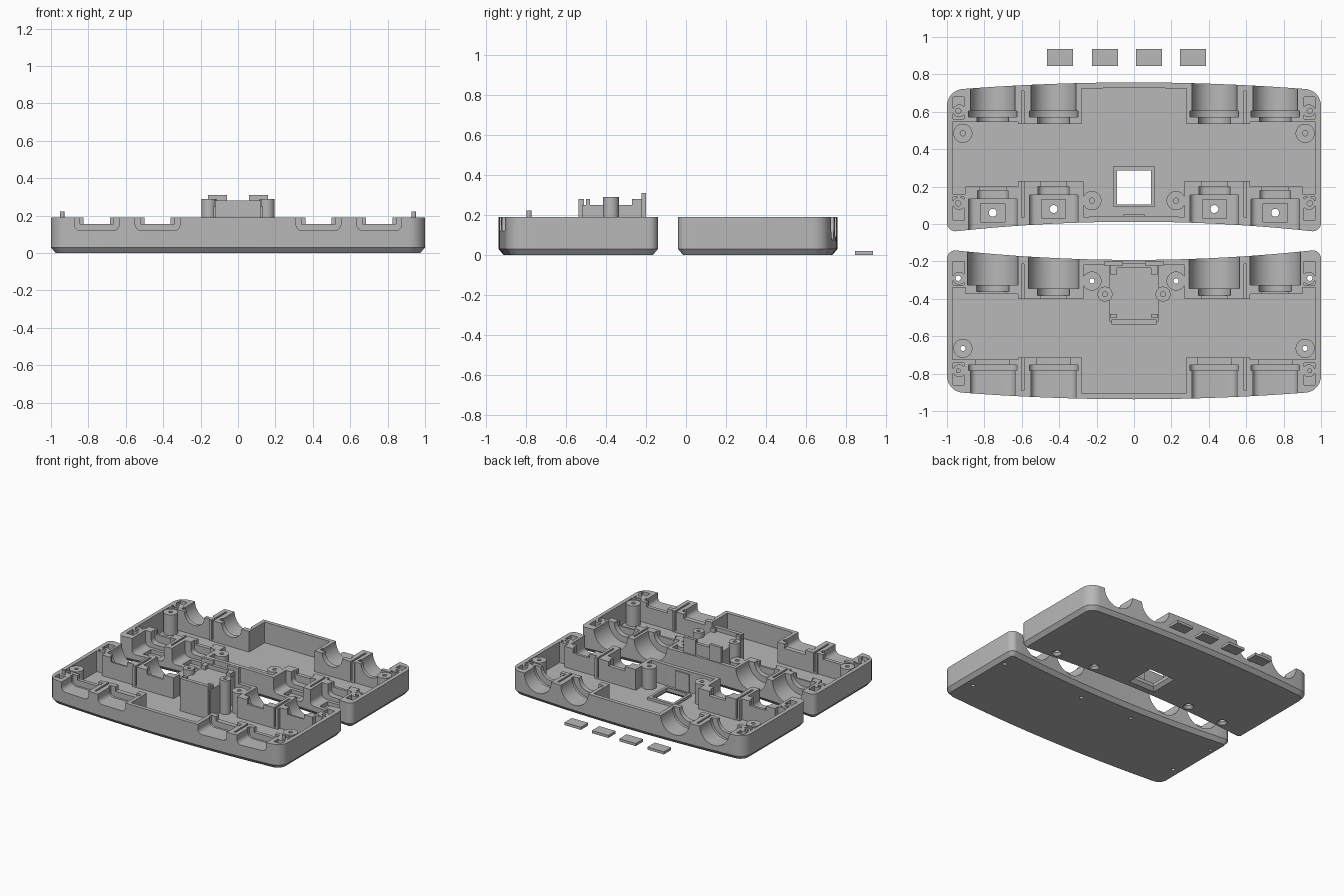
import bpy, bmesh
from math import sin, cos, pi, radians
from mathutils import Matrix

if "Cube" in bpy.data.objects:
    bpy.data.objects.remove(bpy.data.objects["Cube"])

grey = bpy.data.materials.new("plain_grey")
grey.use_nodes = True
grey.diffuse_color = (0.48, 0.48, 0.48, 1)
grey.node_tree.nodes["Principled BSDF"].inputs["Base Color"].default_value = (0.48, 0.48, 0.48, 1)

TOP, FLOOR, HIGH = 0.19, 0.03, 0.4
SIDES = (-1, 1)
BAYS = ((0.755, 0.0), (0.43, 0.02))   # bay centre and inward shift


def loft(name, loops):
    """Closed solid through a stack of equal-length point loops."""
    bm = bmesh.new()
    rings = [[bm.verts.new(p) for p in loop] for loop in loops]
    n = len(rings[0])
    for a, b in zip(rings, rings[1:]):
        for i in range(n):
            j = (i + 1) % n
            bm.faces.new((a[i], a[j], b[j], b[i]))
    bm.faces.new(rings[0])
    bm.faces.new(rings[-1])
    bmesh.ops.recalc_face_normals(bm, faces=bm.faces)
    me = bpy.data.meshes.new(name)
    bm.to_mesh(me)
    bm.free()
    me.materials.append(grey)
    ob = bpy.data.objects.new(name, me)
    bpy.context.scene.collection.objects.link(ob)
    return ob


def box(x0, x1, y0, y1, z0, z1, name="tool"):
    return loft(name, [[(x0, y0, z), (x1, y0, z), (x1, y1, z), (x0, y1, z)] for z in (z0, z1)])


def sbox(s, x0, x1, *rest):
    """Box placed on the side given by the sign s."""
    a, b = sorted((s * x0, s * x1))
    return box(a, b, *rest)


def post(x, y, r, z0, z1, r2=None, name="tool", n=32):
    return loft(name, [[(x + q * cos(2 * pi * i / n), y + q * sin(2 * pi * i / n), z) for i in range(n)]
                       for z, q in ((z0, r), (z1, r2 or r))])


def barrel(x, r, y0, y1, n=48):
    """Cylinder lying along y on the split plane."""
    return loft("tool", [[(x + r * cos(2 * pi * i / n), y, TOP + r * sin(2 * pi * i / n))
                          for i in range(n)] for y in (y0, y1)])


def channel(x, w, z0, y0, y1, r=0.035):
    """Flat-bottomed trough along y with rounded lower corners."""
    pts = [(x + w, HIGH), (x - w, HIGH)]
    for c, start in ((x - w + r, pi), (x + w - r, 1.5 * pi)):
        pts += [(c + r * cos(start + k * pi / 12), z0 + r + r * sin(start + k * pi / 12)) for k in range(7)]
    return loft("tool", [[(px, y, pz) for px, pz in pts] for y in (y0, y1)])


def boolean(target, tool, op="DIFFERENCE"):
    mod = target.modifiers.new("bool", "BOOLEAN")
    mod.operation, mod.solver, mod.object = op, "EXACT", tool
    bpy.context.view_layer.objects.active = target
    bpy.ops.object.modifier_apply(modifier=mod.name)
    bpy.data.objects.remove(tool)


def outline(d, z):
    """Tray outline inset by d: bowed front and back, rounded corners."""
    back = lambda x: 0.757 - 0.042 * x * x - d
    front = lambda x: 0.012 - 0.056 * x * x + d
    half = []
    rf, rb = max(0.045 - d, 0.012), 0.09 - d
    xf, xb = 1 - d - rf, 1 - d - rb
    half += [(xf * k / 12, front(xf * k / 12)) for k in range(12)]
    half += [(xf + rf * sin(t * pi / 16), front(xf) + rf - rf * cos(t * pi / 16)) for t in range(9)]
    half += [(xb + rb * cos(t * pi / 16), back(xb) - rb + rb * sin(t * pi / 16)) for t in range(9)]
    half += [(xb * k / 12, back(xb * k / 12)) for k in range(11, -1, -1)]
    loop = half + [(-x, y) for x, y in half[-2:0:-1]]
    return [(x, y, z) for x, y in loop]


def make_tray(name, is_back):
    tray = loft(name, [outline(0.025, 0), outline(0, FLOOR), outline(0, TOP)])
    cavity = loft("cavity", [outline(0.03, FLOOR), outline(0.03, HIGH)])
    lo, hi = 0.01, 0.5

    # solid bay blocks, corner blocks and screw posts left standing in the cavity
    for s in SIDES:
        for block in (sbox(s, 0.61, 1.1, 0.545, 0.9, lo, hi),
                      sbox(s, 0.28, 0.62, 0.535, 0.9, lo, hi),
                      sbox(s, 0.61, 0.9, -0.2, 0.2 if is_back else 0.195, lo, hi),
                      sbox(s, 0.27, 0.62, -0.2, 0.23 if is_back else 0.22, lo, hi),
                      sbox(s, 0.89, 1.1, -0.2, 0.16, lo, hi),
                      post(s * 0.915, 0.485, 0.051, lo, hi),
                      post(s * 0.225, 0.125, 0.051, lo, hi)):
            boolean(cavity, block)
    boolean(cavity, box(-0.06, 0.06, -0.1, 0.05, lo, 0.17))
    if is_back:
        boolean(cavity, box(-0.11, 0.11, 0.09, 0.31, lo, 0.05))
    boolean(tray, cavity)

    cuts = []
    for s in SIDES:
        for bx, shift in BAYS:
            x = s * bx
            # rear sockets with collar groove and narrow neck
            if is_back:
                cuts += [barrel(x, 0.12, 0.585, 0.95), barrel(x, 0.13, 0.573, 0.603),
                         barrel(x, 0.085, 0.48, 0.59)]
            else:
                cuts += [channel(x, 0.12, 0.12, 0.585, 0.95), channel(x, 0.13, 0.11, 0.573, 0.603),
                         box(x - 0.09, x + 0.09, 0.48, 0.59, 0.155, HIGH)]
            # inner-edge sockets
            if is_back:
                cuts += [channel(x, 0.13, 0.07, -0.2, 0.135 + shift),
                         channel(x, 0.082, 0.1, 0.1, 0.18 + shift),
                         box(x - 0.065, x + 0.065, 0.012 + shift, 0.11 + shift, 0.04, HIGH),
                         post(x, 0.06 + shift, 0.021, -0.1, 0.3),
                         post(x, 0.06 + shift, 0.045, -0.01, 0.02, 0.02)]
            else:
                cuts += [barrel(x, 0.135, -0.2, 0.145 + shift),
                         barrel(x, 0.086, 0.1, 0.182 + shift)]
            cuts.append(box(x - 0.07, x + 0.07, 0.1, 0.27, 0.155, HIGH))
        # thin slots between neighbouring bays
        cuts += [sbox(s, 0.588, 0.602, 0.5, 0.71, 0.04, HIGH),
                 sbox(s, 0.588, 0.602, 0.035, 0.27, 0.04, HIGH)]
        # corner pockets around the locating bosses
        for y, y0, y1 in ((0.605, 0.562, 0.68), (0.11, 0.02, 0.145)):
            pocket = sbox(s, 0.908, 0.968, y0, y1, 0.06, HIGH)
            boolean(pocket, post(s * 0.935, y, 0.034, lo, hi))
            cuts.append(pocket)
        # screw and pin holes
        z0 = 0.05 if is_back else -0.1
        cuts += [post(s * x, y, 0.014, z0, HIGH) for x, y in ((0.915, 0.485), (0.225, 0.125), (0.94, 0.11))]
        if is_back:
            cuts.append(post(s * 0.94, 0.605, 0.014, 0.08, HIGH))
    if is_back:
        # square window with a flared underside
        cuts.append(box(-0.09, 0.09, 0.105, 0.285, -0.1, HIGH))
        cuts.append(loft("tool", [[(sx * h, 0.195 + sy * h, z) for sx, sy in ((-1, -1), (1, -1), (1, 1), (-1, 1))]
                                  for h, z in ((0.118, -0.005), (0.088, 0.025))]))
    for c in cuts:
        boolean(tray, c)
    return tray


back_tray = make_tray("back_tray", True)
front_tray = make_tray("front_tray", False)
flipped = [front_tray]

# raised holder in the front tray
holder = box(-0.13, 0.13, 0.045, 0.34, 0.02, 0.25, "holder_block")
parts = [box(-0.128, 0.128, 0.03, 0.055, 0.02, 0.28), box(-0.12, 0.12, 0.33, 0.358, 0.02, 0.28)]
for s in SIDES:
    parts += [sbox(s, 0.06, 0.16, 0.02, 0.042, 0.15, 0.31),
              sbox(s, 0.09, 0.127, 0.3, 0.32, 0.2, 0.28),
              sbox(s, 0.09, 0.127, 0.05, 0.09, 0.2, 0.28)]
for p in parts:
    boolean(holder, p, "UNION")
flipped.append(holder)
for s, side in ((1, "left"), (-1, "right")):
    tall = post(s * 0.155, 0.195, 0.04, 0.02, 0.29, name=side + "_holder_post")
    boolean(tall, post(s * 0.155, 0.195, 0.013, 0.15, HIGH))
    pin = post(s * 0.94, 0.605, 0.013, 0.1, 0.222, name=side + "_locating_pin")
    flipped += [tall, pin]

# the front tray faces the back tray as its mirror image
for ob in flipped:
    ob.data.transform(Matrix.Translation((0, -0.18, 0)) @ Matrix.Diagonal((1, -1, 1, 1)))
    ob.data.flip_normals()

# loose cover plates
plates = [box(x - 0.07, x + 0.07, 0.845, 0.935, 0, 0.02, f"cover_plate_{i + 1}")
          for i, x in enumerate((-0.395, -0.155, 0.08, 0.315))]

# smooth curved walls, keep edges sharp
bpy.ops.object.select_all(action="DESELECT")
for ob in [back_tray] + flipped + plates:
    ob.select_set(True)
bpy.context.view_layer.objects.active = back_tray
bpy.ops.object.shade_smooth_by_angle(angle=radians(25))
